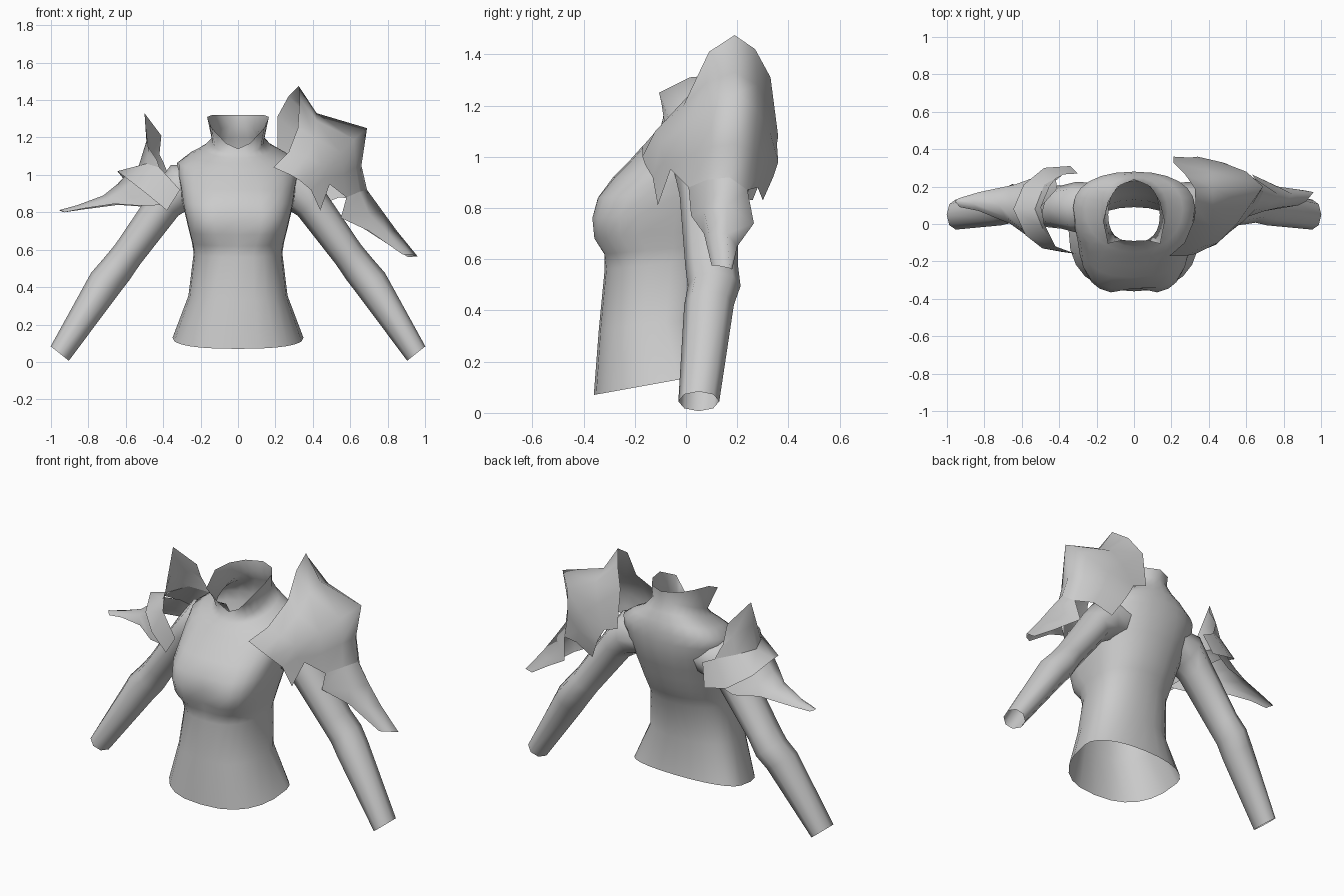
import bpy, math
from mathutils import Vector

grey = bpy.data.materials.new("plain grey")
grey.diffuse_color = (0.6, 0.6, 0.6, 1)


def loft(name, rows, center, closed=False, angle=180):
    """Skin rows of points into an open sheet or tube facing away from center."""
    n = len(rows[0])
    verts = [p for r in rows for p in r]
    faces = []
    for i in range(len(rows) - 1):
        for j in range(n if closed else n - 1):
            k = (j + 1) % n
            faces.append((i * n + j, i * n + k, (i + 1) * n + k, (i + 1) * n + j))
    c = Vector(center)

    def outward(f):
        a, b, d, e = (Vector(verts[v]) for v in f)
        return (d - a).cross(e - b).dot((a + b + d + e) / 4 - c)
    if sum(outward(f) for f in faces) < 0:
        faces = [f[::-1] for f in faces]
    me = bpy.data.meshes.new(name)
    me.from_pydata(verts, [], faces)
    me.materials.append(grey)
    me.shade_smooth()
    if angle < 180:
        me.set_sharp_from_angle(angle=math.radians(angle))
    ob = bpy.data.objects.new(name, me)
    bpy.context.collection.objects.link(ob)
    return ob


# Torso: front z, back z, half width, front y, widest y, back y, front squareness
SEG = 24
sections = [
    (0.07, 0.155, 0.35, -0.36, -0.03, 0.11, 0.82),
    (0.33, 0.37, 0.265, -0.34, -0.08, 0.09, 0.8),
    (0.56, 0.60, 0.237, -0.318, -0.06, 0.13, 0.8),
    (0.62, 0.66, 0.247, -0.325, -0.05, 0.16, 0.72),
    (0.68, 0.72, 0.262, -0.365, -0.05, 0.19, 0.62),
    (0.76, 0.79, 0.28, -0.373, -0.04, 0.215, 0.6),
    (0.84, 0.87, 0.298, -0.35, -0.02, 0.245, 0.65),
    (0.92, 0.95, 0.31, -0.285, 0.03, 0.27, 0.75),
    (0.98, 1.03, 0.325, -0.225, 0.07, 0.28, 0.85),
    (1.03, 1.09, 0.325, -0.18, 0.09, 0.28, 0.95),
    (1.06, 1.15, 0.26, -0.15, 0.08, 0.27, 0.95),
    (1.09, 1.20, 0.18, -0.12, 0.07, 0.25, 0.9),
    (1.115, 1.26, 0.138, -0.10, 0.05, 0.23, 0.85),
]


def power(v, p):
    return math.copysign(abs(v) ** p, v)


def torso_ring(zf, zb, w, yf, yc, yb, pf):
    ring = []
    for i in range(SEG):
        a = 2 * math.pi * i / SEG
        s, c = math.sin(a), math.cos(a)
        p = pf if c > 0 else 0.9
        x = w * power(s, p)
        y = yc + (yf - yc) * power(c, p) if c > 0 else yc + (yb - yc) * power(-c, p)
        z = zf + (zb - zf) * (y - yf) / (yb - yf)
        # cleavage dip along the centre of the bust
        if c > 0:
            y += 0.04 * math.exp(-(x / 0.06) ** 2) * math.exp(-((zf - 0.73) / 0.08) ** 2)
        ring.append((x, y, z))
    return ring


rings = [torso_ring(*s) for s in sections]
# flared angular collar rim, notched at the front
half = [(0, -.09, 1.14), (.065, -.087, 1.17), (.14, -.105, 1.25), (.165, .015, 1.31),
        (.14, .12, 1.32), (.09, .20, 1.32), (0, .24, 1.32)]
fine = []
for a, b in zip(half, half[1:]):
    fine += [a, tuple((u + v) / 2 for u, v in zip(a, b))]
fine.append(half[-1])
rings.append(fine + [(-x, y, z) for x, y, z in fine[-2:0:-1]])
loft("torso", rings, (0, -0.05, 0.6), True)

# Sleeves: x, z, half thickness, centre y, half depth, lean of the section
arm = [
    (0.20, 0.95, 0.11, 0.09, 0.13, 0.1),
    (0.31, 0.935, 0.127, 0.09, 0.135, 0.4),
    (0.39, 0.85, 0.098, 0.09, 0.115, 0.8),
    (0.59, 0.575, 0.085, 0.10, 0.103, 0.9),
    (0.65, 0.495, 0.09, 0.11, 0.103, 0.9),
    (0.71, 0.422, 0.093, 0.09, 0.097, 0.95),
    (0.953, 0.045, 0.062, 0.05, 0.08, 0.9),
]
for side, label in ((1, "left_sleeve"), (-1, "right_sleeve")):
    rows = []
    for x, z, h, yc, d, t in arm:
        rows.append([(side * (x + math.sin(t) * h * math.cos(a)), yc + d * math.sin(a),
                      z + math.cos(t) * h * math.cos(a))
                     for a in (2 * math.pi * i / 8 for i in range(8))])
    loft(label, rows, (side * 0.64, 0.09, 0.49), True)

# Large pauldron: rows from neck edge to lower edge, columns front to back
shell = [
    [(.19, -.17, 1.04), (.27, -.10, 1.12), (.32, .02, 1.25), (.33, .09, 1.41),
     (.325, .19, 1.475), (.27, .27, 1.42), (.21, .33, 1.31), (.21, .36, 1.08)],
    [(.28, -.17, 1.0), (.37, -.12, 1.1), (.41, -.01, 1.2), (.42, .08, 1.29),
     (.42, .19, 1.33), (.41, .28, 1.28), (.36, .33, 1.18), (.30, .355, 1.05)],
    [(.33, -.16, .97), (.45, -.10, 1.05), (.55, 0, 1.12), (.62, .10, 1.19),
     (.69, .20, 1.25), (.60, .28, 1.18), (.47, .33, 1.09), (.34, .36, .98)],
    [(.39, -.13, .92), (.46, -.09, .98), (.56, 0, 1.0), (.63, .10, 1.04),
     (.66, .19, 1.05), (.61, .265, 1.02), (.50, .32, .98), (.37, .34, .92)],
    [(.44, -.11, .81), (.49, -.06, .95), (.58, .01, .88), (.65, .08, .91),
     (.69, .17, .92), (.65, .24, .87), (.54, .28, .88), (.42, .30, .83)],
]
loft("large_pauldron", shell, (0.35, 0.1, 0.9))
# Long spike hanging from the large pauldron
spike = [
    shell[4][2:6],
    [(.55, .02, .77), (.70, .07, .79), (.77, .16, .81), (.63, .265, .74)],
    [(.70, .07, .70), (.79, .09, .70), (.85, .16, .70), (.77, .20, .65)],
    [(.88, .10, .575), (.92, .12, .575), (.96, .17, .565), (.91, .18, .56)],
]
loft("large_pauldron_spike", spike, (0.6, 0.12, 0.6))

# Small pauldron: raised collar, wrapping band and outer blade
collar = [
    [(-.42, -.12, 1.04), (-.49, -.02, 1.06), (-.53, .08, 1.05), (-.48, .21, 1.05), (-.38, .265, 1.02)],
    [(-.43, -.10, 1.07), (-.48, -.01, 1.11), (-.49, .06, 1.18), (-.455, .20, 1.15), (-.40, .255, 1.07)],
    [(-.44, -.08, 1.09), (-.48, 0, 1.15), (-.50, .09, 1.33), (-.41, .19, 1.21), (-.42, .245, 1.11)],
]
loft("small_pauldron_collar", collar, (-0.3, 0.1, 1.0))
band = [
    [(-.31, -.16, .92), (-.42, -.12, 1.04), (-.49, -.02, 1.06), (-.53, .08, 1.05),
     (-.48, .21, 1.05), (-.38, .265, 1.02), (-.30, .27, .98)],
    [(-.38, -.15, .81), (-.49, -.13, .90), (-.58, -.06, .97), (-.645, .08, 1.02),
     (-.59, .21, .95), (-.48, .30, .88), (-.34, .31, .85)],
]
loft("small_pauldron_band", band, (-0.3, 0.1, 0.85))
blade = [
    [(-.38, -.14, .84), (-.52, -.08, .97), (-.59, .08, 1.01), (-.53, .20, .96), (-.40, .28, .88)],
    [(-.52, -.10, .835), (-.61, -.02, .92), (-.645, .09, .95), (-.615, .19, .90), (-.50, .26, .83)],
    [(-.66, 0, .845), (-.69, .04, .875), (-.72, .10, .89), (-.70, .17, .87), (-.64, .21, .84)],
    [(-.83, .07, .82), (-.84, .085, .83), (-.86, .11, .838), (-.85, .15, .83), (-.83, .17, .815)],
    [(-.93, .09, .80), (-.94, .10, .807), (-.955, .12, .812), (-.95, .13, .808), (-.93, .14, .80)],
]
loft("small_pauldron_blade", blade, (-0.6, 0.1, 0.7))
